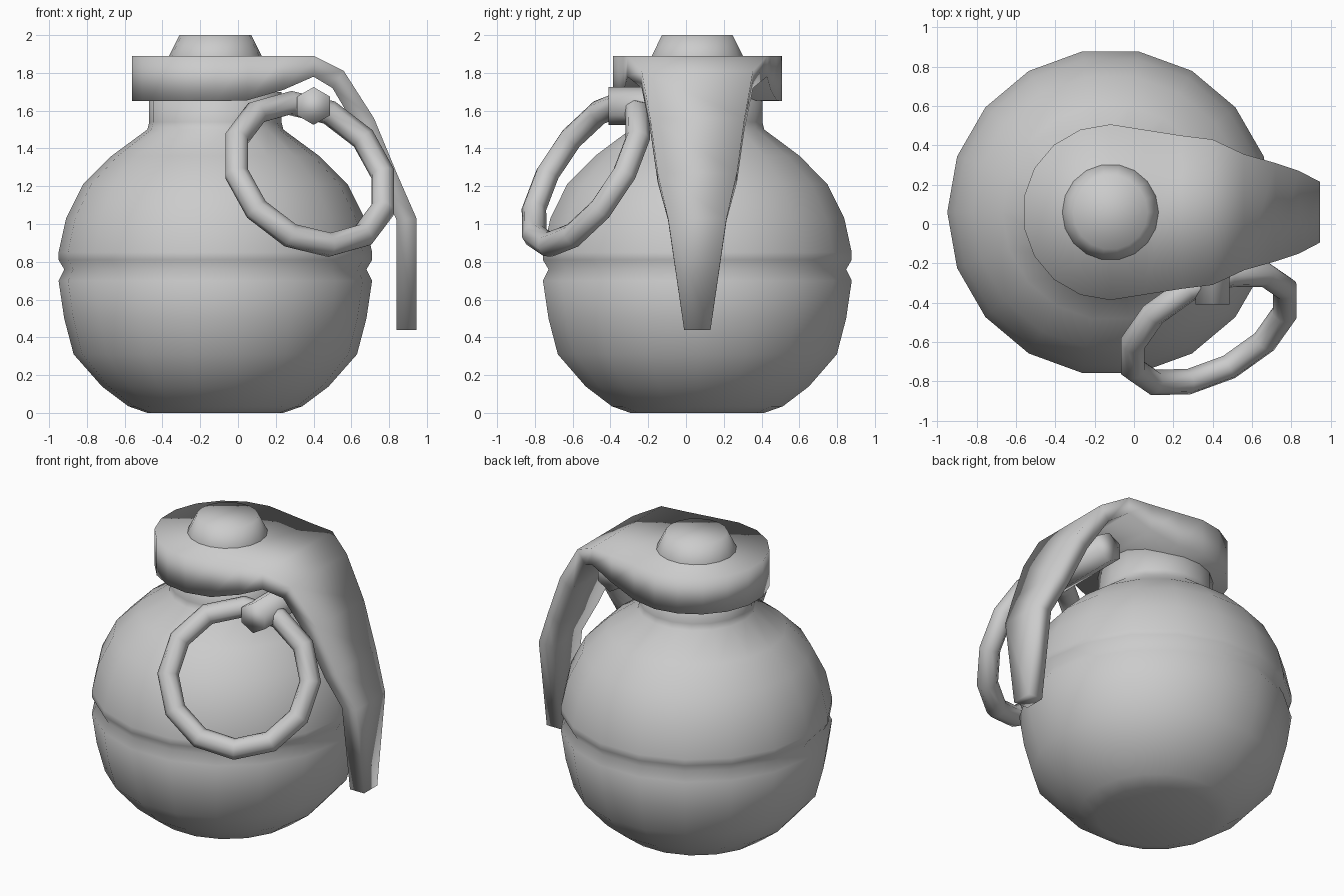
import bpy, bmesh, math
from mathutils import Vector

old = bpy.data.objects.get("Cube")
if old:
    bpy.data.objects.remove(old, do_unlink=True)

CX, CY = -0.12, 0.06  # shared vertical axis of body, neck and cap

grey = bpy.data.materials.new("plain_grey")
grey.use_nodes = True
grey.diffuse_color = (0.6, 0.6, 0.6, 1)
grey.node_tree.nodes["Principled BSDF"].inputs["Base Color"].default_value = (0.6, 0.6, 0.6, 1)


def finish(obj):
    obj.data.materials.append(grey)
    for p in obj.data.polygons:
        p.use_smooth = True
    return obj


def loft(name, rings):
    """Skin a list of equal-length point rings and close both ends."""
    bm = bmesh.new()
    rows = [[bm.verts.new(p) for p in ring] for ring in rings]
    n = len(rows[0])
    for a, b in zip(rows, rows[1:]):
        for i in range(n):
            j = (i + 1) % n
            bm.faces.new((a[i], a[j], b[j], b[i]))
    bm.faces.new(rows[0])
    bm.faces.new(rows[-1])
    bmesh.ops.recalc_face_normals(bm, faces=bm.faces)
    mesh = bpy.data.meshes.new(name)
    bm.to_mesh(mesh)
    bm.free()
    obj = bpy.data.objects.new(name, mesh)
    bpy.context.collection.objects.link(obj)
    return finish(obj)


def lathe(name, profile, sides):
    """Turn a (radius, height) profile around the shared axis."""
    step = 2 * math.pi / sides
    return loft(name, [[(CX + r * math.cos(i * step), CY + r * math.sin(i * step), z)
                        for i in range(sides)] for r, z in profile])


# Round body with a waist groove and neck
lathe("body", [(0.36, 0), (0.46, 0.035), (0.60, 0.14), (0.75, 0.31), (0.80, 0.5),
               (0.83, 0.70), (0.80, 0.76), (0.83, 0.81), (0.83, 0.85), (0.79, 1.03),
               (0.70, 1.21), (0.55, 1.36), (0.36, 1.50), (0.35, 1.54), (0.35, 1.70)], 18)

# Button on top of the cap
lathe("top_button", [(0.245, 1.88), (0.245, 1.89), (0.19, 2.0)], 18)

# Cap and lever: half width, outer edge (x, z), inner edge (x, z)
stations = []
for deg in (10, 30, 50, 70, 90):
    a = math.radians(deg)
    x = CX - 0.447 * math.cos(a)
    stations.append((0.447 * math.sin(a), x, 1.89, x, 1.65))
stations += [(0.42, 0.05, 1.89, 0.05, 1.655),
             (0.39, 0.24, 1.89, 0.24, 1.71),
             (0.37, 0.40, 1.89, 0.40, 1.78),
             (0.295, 0.56, 1.81, 0.50, 1.72),
             (0.25, 0.72, 1.56, 0.63, 1.50),
             (0.21, 0.84, 1.27, 0.75, 1.22),
             (0.155, 0.945, 1.03, 0.84, 1.02),
             (0.07, 0.945, 0.44, 0.84, 0.44)]
loft("cap_and_lever", [[(ox, CY - w, oz), (ox, CY + w, oz), (ix, CY + w, iz), (ix, CY - w, iz)]
                       for w, ox, oz, ix, iz in stations])

# Six-sided pin through the lever
hexagon = [(0.4 + 0.1 * math.sin(i * math.pi / 3), 1.625 + 0.1 * math.cos(i * math.pi / 3))
           for i in range(6)]
loft("pin", [[(x, y, z) for x, z in hexagon] for y in (-0.41, 0.24)])

# Tilted pull ring
axis = Vector((0.40, -0.76, 0.51))
bpy.ops.mesh.primitive_torus_add(
    major_segments=12, minor_segments=8, major_radius=0.437, minor_radius=0.066,
    location=(0.38, -0.53, 1.265), rotation=axis.to_track_quat("Z", "Y").to_euler())
ring = bpy.context.object
ring.name = "pull_ring"
finish(ring)
